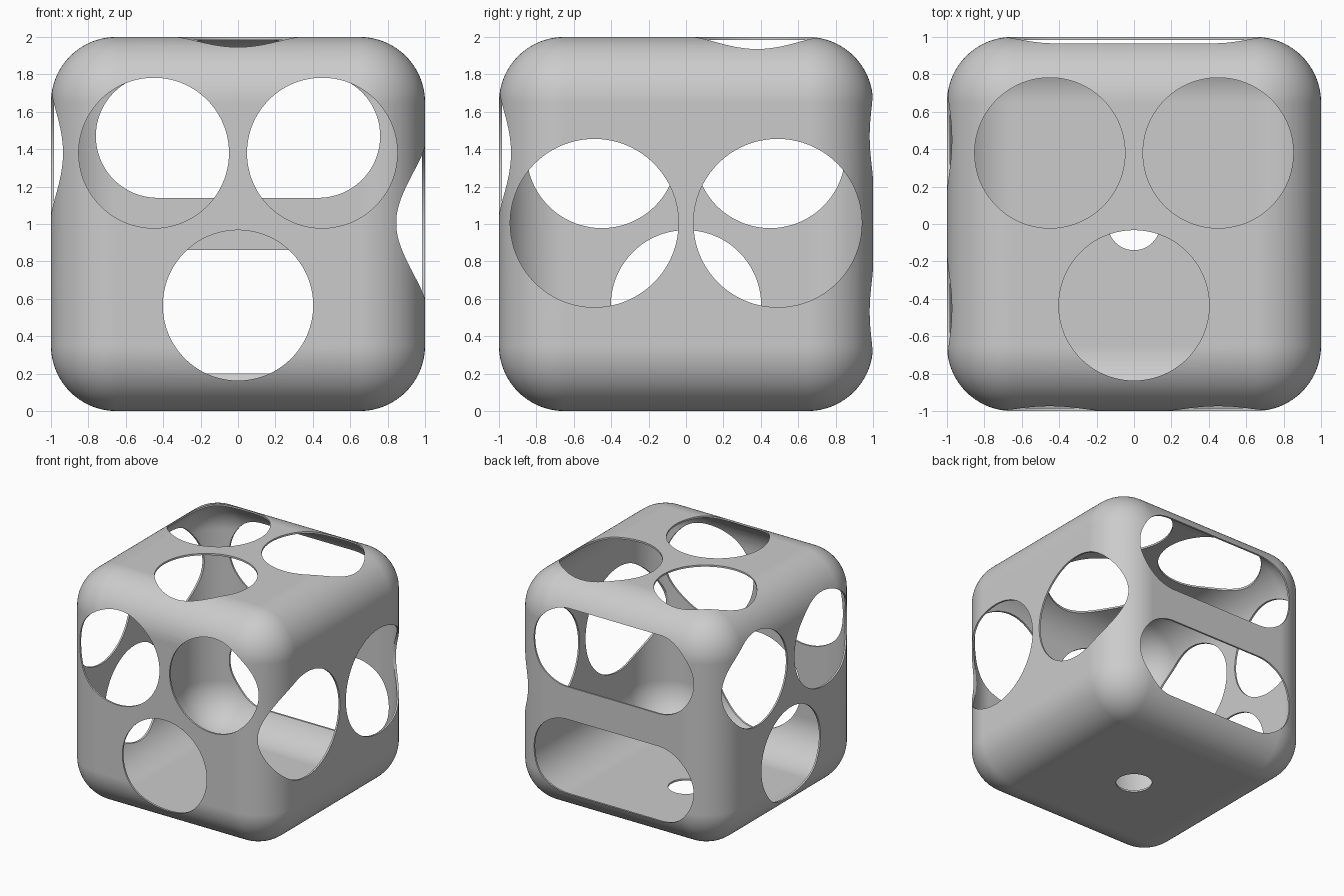
import bpy, bmesh, math
from mathutils import Vector

cube = bpy.data.objects.get("Cube")
if cube:
    bpy.data.objects.remove(cube, do_unlink=True)

WALL = 0.015
CENTRE = Vector((0, 0, 1))
X, Y, Z = Vector((1, 0, 0)), Vector((0, 1, 0)), Vector((0, 0, 1))

grey = bpy.data.materials.new("plain_grey")
grey.use_nodes = True
grey.diffuse_color = (0.6, 0.6, 0.6, 1)
grey.node_tree.nodes["Principled BSDF"].inputs["Base Color"].default_value = (0.6, 0.6, 0.6, 1)


def make_object(name, bm):
    mesh = bpy.data.meshes.new(name)
    bmesh.ops.recalc_face_normals(bm, faces=bm.faces)
    bm.to_mesh(mesh)
    bm.free()
    mesh.materials.append(grey)
    obj = bpy.data.objects.new(name, mesh)
    bpy.context.collection.objects.link(obj)
    return obj


def hole_cutter(u, v, n, cu, cv, radius, half=0.0, steps=96):
    """Prism with a round or slot outline, crossing only the wall facing n."""
    bm = bmesh.new()
    ring = []
    for i in range(steps):
        a = 2 * math.pi * (i + 0.5) / steps
        side = math.copysign(half, math.cos(a))
        pu, pv = cu + side + radius * math.cos(a), cv + radius * math.sin(a)
        ring.append(bm.verts.new(CENTRE + u * pu + v * pv + n * 0.6))
    face = bm.faces.new(ring)
    grown = bmesh.ops.extrude_face_region(bm, geom=[face])
    verts = [e for e in grown["geom"] if isinstance(e, bmesh.types.BMVert)]
    bmesh.ops.translate(bm, verts=verts, vec=n * 0.6)
    cutter = make_object("hole_cutter", bm)
    cutter.hide_render = True
    return cutter


# Thin hollow shell with rounded edges and corners
bm = bmesh.new()
bmesh.ops.create_cube(bm, size=2)
bmesh.ops.translate(bm, verts=bm.verts, vec=CENTRE)
bmesh.ops.bevel(bm, geom=bm.edges[:], offset=0.35, segments=24,
                profile=0.5, affect='EDGES')
shell = make_object("rounded_cube_shell", bm)
solid = shell.modifiers.new("wall", 'SOLIDIFY')
solid.thickness = WALL
solid.offset = -1

# Three round holes on the front, top and right walls
cutters = []
for u, v, n in ((X, Z, -Y), (X, Y, Z), (Y, Z, -X)):
    for cu, cv in ((-0.45, 0.38), (0.45, 0.38), (0, -0.435)):
        cutters.append(hole_cutter(u, v, n, cu, cv, 0.402))

# Two large holes on the left wall, two slots at the back, a drain below
for s in (-1, 1):
    cutters.append(hole_cutter(Y, Z, X, s * 0.49, 0.005, 0.45))
    cutters.append(hole_cutter(X, Z, Y, 0, s * 0.47, 0.33, half=0.43))
cutters.append(hole_cutter(X, Y, -Z, 0, 0, 0.14))

for c in cutters:
    mod = shell.modifiers.new("cut", 'BOOLEAN')
    mod.operation = 'DIFFERENCE'
    mod.solver = 'EXACT'
    mod.object = c

# Bake the cuts, then drop the cutters
bpy.context.view_layer.update()
graph = bpy.context.evaluated_depsgraph_get()
baked = bpy.data.meshes.new_from_object(shell.evaluated_get(graph))
shell.modifiers.clear()
shell.data = baked
for c in cutters:
    bpy.data.objects.remove(c, do_unlink=True)

baked.materials.clear()
baked.materials.append(grey)
for p in baked.polygons:
    p.material_index = 0

# Smooth shading, keeping hole rims crisp and flat walls flat
bpy.ops.object.select_all(action='DESELECT')
shell.select_set(True)
bpy.context.view_layer.objects.active = shell
bpy.ops.object.shade_smooth_by_angle(angle=math.radians(30))
weighted = shell.modifiers.new("flat_walls", 'WEIGHTED_NORMAL')
weighted.keep_sharp = True
